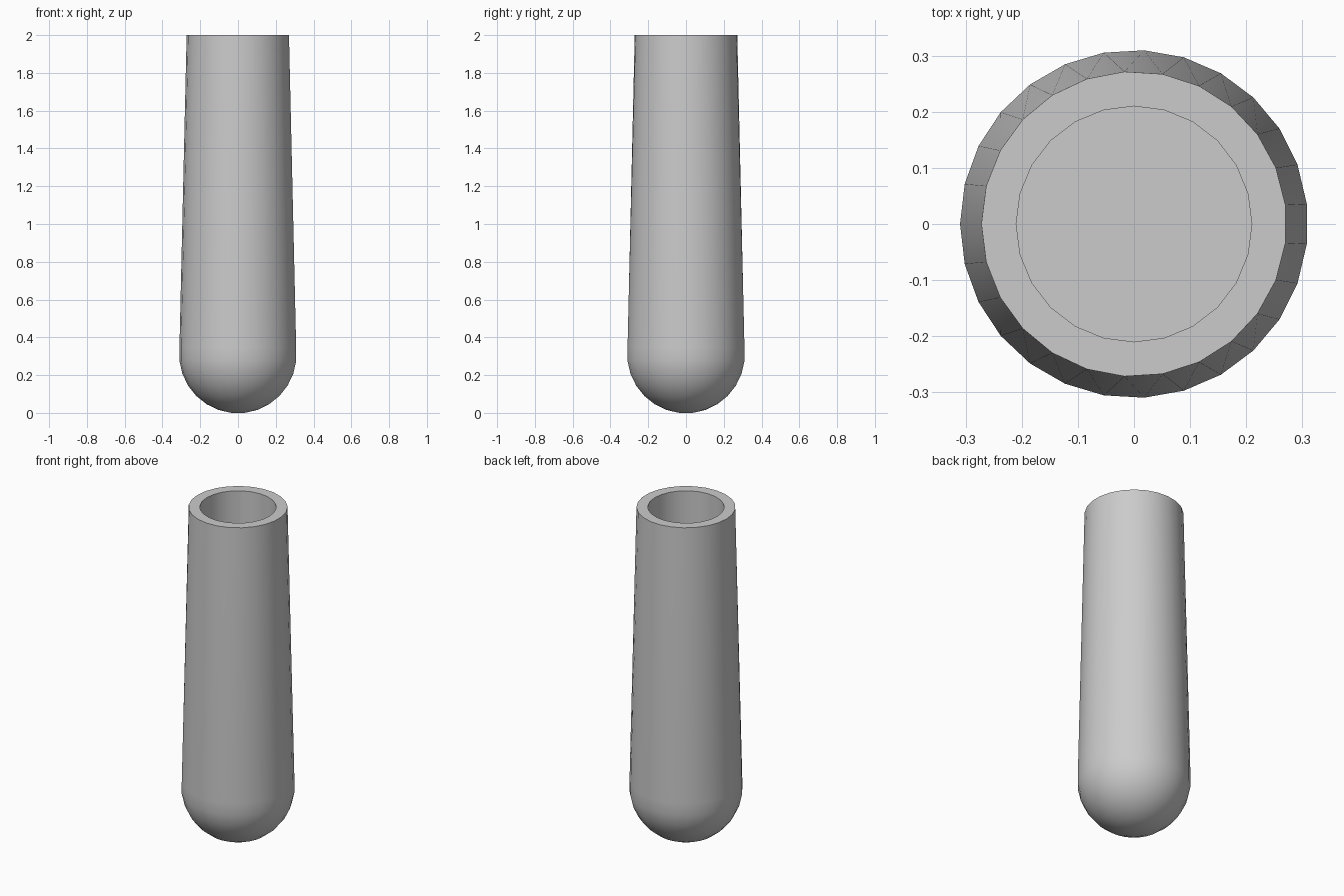
import bpy, bmesh
from math import cos, sin, pi

if "Cube" in bpy.data.objects:
    bpy.data.objects.remove(bpy.data.objects["Cube"])

R_BALL, BALL_Z = 0.312, 0.31     # rounded end
R_TOP, TOP_Z = 0.272, 2.0        # open end
R_BORE, BORE_Z = 0.21, 0.3       # socket


def ring(bm, n, r, z):
    """Ring of n points with one corner on -x."""
    return [bm.verts.new((-r * cos(2 * pi * i / n), r * sin(2 * pi * i / n), z)) for i in range(n)]


def make_object(name, bm):
    bmesh.ops.recalc_face_normals(bm, faces=bm.faces)
    me = bpy.data.meshes.new(name)
    bm.to_mesh(me)
    bm.free()
    ob = bpy.data.objects.new(name, me)
    bpy.context.collection.objects.link(ob)
    return ob


# Tapered body: hull of a faceted ball and the smaller top rim
bm = bmesh.new()
for i in range(14):
    a = pi * (i + 0.5) / 14
    ring(bm, 27, R_BALL * sin(a), BALL_Z - R_BALL * cos(a))
ring(bm, 25, R_TOP, TOP_Z)
hull = bmesh.ops.convex_hull(bm, input=bm.verts)
unused = {g for g in hull["geom_interior"] + hull["geom_unused"] if isinstance(g, bmesh.types.BMVert)}
bmesh.ops.delete(bm, geom=list(unused), context='VERTS')
bmesh.ops.dissolve_limit(bm, angle_limit=0.002, verts=bm.verts, edges=bm.edges)
body = make_object("handle_grip", bm)

# Cylindrical socket, open at the top
bm = bmesh.new()
low, high = ring(bm, 24, R_BORE, BORE_Z), ring(bm, 24, R_BORE, TOP_Z + 0.2)
bm.faces.new(low)
bm.faces.new(high)
for i in range(24):
    j = (i + 1) % 24
    bm.faces.new((low[i], low[j], high[j], high[i]))
cutter = make_object("socket_cutter", bm)
cutter.hide_render = True

mod = body.modifiers.new("socket", 'BOOLEAN')
mod.operation = 'DIFFERENCE'
mod.solver = 'EXACT'
mod.object = cutter
bpy.ops.object.select_all(action='DESELECT')
body.select_set(True)
bpy.context.view_layer.objects.active = body
bpy.ops.object.modifier_apply(modifier=mod.name)
bpy.data.objects.remove(cutter)

# Smooth sides, sharp rim
bpy.ops.object.shade_smooth_by_angle(angle=pi / 6)
